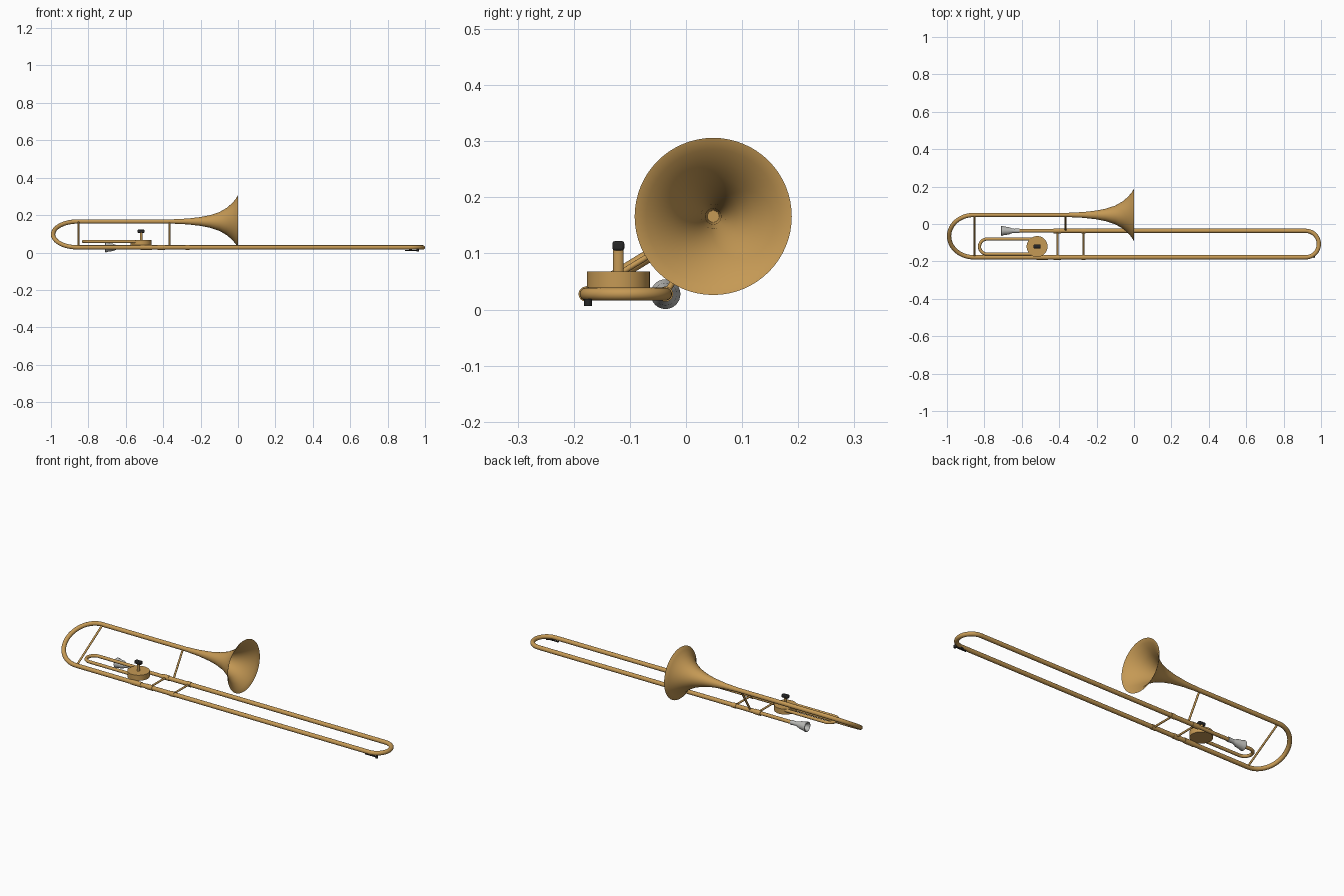
import bpy, bmesh, math
from mathutils import Vector, Matrix

if "Cube" in bpy.data.objects:
    bpy.data.objects.remove(bpy.data.objects["Cube"])


def material(name, color):
    m = bpy.data.materials.new(name)
    m.diffuse_color = (*color, 1)
    m.use_nodes = True
    m.node_tree.nodes["Principled BSDF"].inputs["Base Color"].default_value = m.diffuse_color
    return m


BRASS = material("brass", (0.56, 0.32, 0.09))
SILVER = material("silver", (0.5, 0.5, 0.48))
BLACK = material("black", (0.02, 0.02, 0.02))


def finish(ob, mat, angle=40):
    ob.data.materials.clear()
    ob.data.materials.append(mat)
    bpy.ops.object.select_all(action='DESELECT')
    ob.select_set(True)
    bpy.context.view_layer.objects.active = ob
    bpy.ops.object.shade_smooth_by_angle(angle=math.radians(angle))
    return ob


def tube(name, pts, r, mat=BRASS, sides=20):
    """Sweep a capped round tube along a planar path."""
    pts = [Vector(p) for p in pts]
    n = Vector((0, 0, 1))
    for i in range(1, len(pts) - 1):
        c = (pts[i] - pts[i - 1]).cross(pts[i + 1] - pts[i])
        if c.length > 1e-7:
            n = c.normalized()
            break
    else:
        d = pts[-1] - pts[0]
        n = d.orthogonal().normalized()
    bm = bmesh.new()
    rings = []
    for i, p in enumerate(pts):
        t = (pts[min(i + 1, len(pts) - 1)] - pts[max(i - 1, 0)]).normalized()
        b = t.cross(n).normalized()
        rings.append([bm.verts.new(p + r * (math.cos(a) * n + math.sin(a) * b))
                      for a in (math.tau * k / sides for k in range(sides))])
    for A, B in zip(rings, rings[1:]):
        for k in range(sides):
            j = (k + 1) % sides
            bm.faces.new((A[k], A[j], B[j], B[k]))
    bm.faces.new(rings[0])
    bm.faces.new(rings[-1])
    return from_bm(name, bm, mat)


def from_bm(name, bm, mat):
    bmesh.ops.recalc_face_normals(bm, faces=bm.faces)
    me = bpy.data.meshes.new(name)
    bm.to_mesh(me)
    bm.free()
    ob = bpy.data.objects.new(name, me)
    bpy.context.collection.objects.link(ob)
    return finish(ob, mat)


def lathe_x(name, profile, y, z, mat, sides=48):
    """Revolve (x, radius) points about an axis parallel to x."""
    bm = bmesh.new()
    vs = [bm.verts.new((x, r, 0)) for x, r in profile]
    es = [bm.edges.new(e) for e in zip(vs, vs[1:])]
    bmesh.ops.spin(bm, geom=vs + es, cent=(0, 0, 0), axis=(1, 0, 0),
                   angle=math.tau, steps=sides, use_duplicate=False)
    bmesh.ops.remove_doubles(bm, verts=bm.verts, dist=1e-5)
    bmesh.ops.translate(bm, verts=bm.verts, vec=(0, y, z))
    return from_bm(name, bm, mat)


def post(name, x, y, z0, z1, rx, ry, mat=BRASS, sides=32, bevel=0.0):
    """Upright, optionally elliptic, cylinder."""
    bm = bmesh.new()
    bmesh.ops.create_cone(bm, cap_ends=True, segments=sides, radius1=1, radius2=1, depth=1)
    bmesh.ops.transform(bm, verts=bm.verts, matrix=Matrix.Translation(
        (x, y, (z0 + z1) / 2)) @ Matrix.Diagonal((rx, ry, z1 - z0, 1)))
    ob = from_bm(name, bm, mat)
    if bevel:
        m = ob.modifiers.new("bevel", 'BEVEL')
        m.width, m.segments = bevel, 2
    return ob


def box(name, lo, hi, mat, bevel=0.002):
    lo, hi = Vector(lo), Vector(hi)
    bm = bmesh.new()
    bmesh.ops.create_cube(bm, size=1)
    bmesh.ops.transform(bm, verts=bm.verts, matrix=Matrix.Translation((lo + hi) / 2)
                        @ Matrix.Diagonal((*(hi - lo), 1)))
    ob = from_bm(name, bm, mat)
    m = ob.modifiers.new("bevel", 'BEVEL')
    m.width, m.segments = bevel, 2
    return ob


def u_path(x_a, x_b, cx, a, b, side, steps=24):
    """Straight leg at a, half-circle bow at cx, straight leg back at b."""
    a, b = Vector((0, *a)), Vector((0, *b))
    mid, half = (a + b) / 2, (a - b) / 2
    bow = [mid + half * math.cos(t) + Vector((cx + side * half.length * math.sin(t), 0, 0))
           for t in (math.pi * k / steps for k in range(steps + 1))]
    return [a + Vector((x_a, 0, 0))] + bow + [b + Vector((x_b, 0, 0))]


BELL = (0.0485, 0.166)      # (y, z) of each long tube
INNER = (-0.0365, 0.0275)
OUTER = (-0.178, 0.0275)
R = 0.0115

# Bell, thin double-walled flare with rolled rim
flare = [(-0.35, 0.0115), (-0.27, 0.0155), (-0.2, 0.0235), (-0.15, 0.0335), (-0.1, 0.050),
         (-0.06, 0.073), (-0.03, 0.099), (-0.012, 0.121), (-0.001, 0.139)]
inside = [(x + 0.001, r - 0.0015) for x, r in reversed(flare)]
lathe_x("bell", flare + [(0.0005, 0.14)] + inside, *BELL, BRASS, 64)

# Tuning bow joins the bell to the slide; slide bow closes the far end
tube("bell_tube", u_path(-0.34, -0.40, -0.856, BELL, OUTER, -1), R)
tube("slide_tube", u_path(-0.43, -0.43, 0.9175, INNER, OUTER, 1), R)
tube("lead_pipe", [(-0.64, *INNER), (-0.42, *INNER)], 0.0095)

# Collars where braces and joints meet the tubes
for i, (x, p, w) in enumerate([(-0.41, INNER, .02), (-0.41, OUTER, .02), (-0.27, INNER, .012),
                               (-0.27, OUTER, .012), (-0.49, OUTER, .03)]):
    tube(f"collar_{i}", [(x - w, *p), (x + w, *p)], 0.0135)

# Braces
for name, x, a, b in [("rear_brace", -0.853, BELL, OUTER), ("bell_brace", -0.366, BELL, INNER),
                      ("hand_brace", -0.41, INNER, OUTER), ("slide_brace", -0.27, INNER, OUTER)]:
    tube(name, [(x, *a), (x, *b)], 0.0052, sides=14)

# Valve with thumb lever and its side loop
VX, VY = -0.518, -0.1205
post("valve_body", VX, VY, 0.038, 0.068, 0.056, 0.056, sides=48)
post("valve_stem", VX, VY, 0.066, 0.107, 0.007, 0.0095)
box("valve_knob", (VX - 0.019, VY - 0.0105, 0.105), (VX + 0.019, VY + 0.0105, 0.122), BLACK, 0.004)
tube("valve_loop", u_path(VX, VX, -0.786, (VY + 0.04, 0.059), (VY - 0.04, 0.059), -1), 0.0085)

# Mouthpiece with hollow cup
lathe_x("mouthpiece", [(-0.685, 0.0), (-0.69, 0.012), (-0.708, 0.020), (-0.711, 0.023),
                       (-0.709, 0.0265), (-0.703, 0.0265), (-0.695, 0.023), (-0.67, 0.020),
                       (-0.65, 0.012), (-0.64, 0.011), (-0.612, 0.0125), (-0.612, 0.0)],
        *INNER, SILVER, 32)

# Water key under the slide bow
box("water_key_lever", (0.893, -0.179, 0.009), (0.968, -0.170, 0.014), BLACK)
box("water_key_mount", (0.915, -0.181, 0.011), (0.930, -0.168, 0.020), BLACK)
post("water_key_pad", 0.962, -0.1745, 0.006, 0.019, 0.007, 0.007, BLACK, 16)
